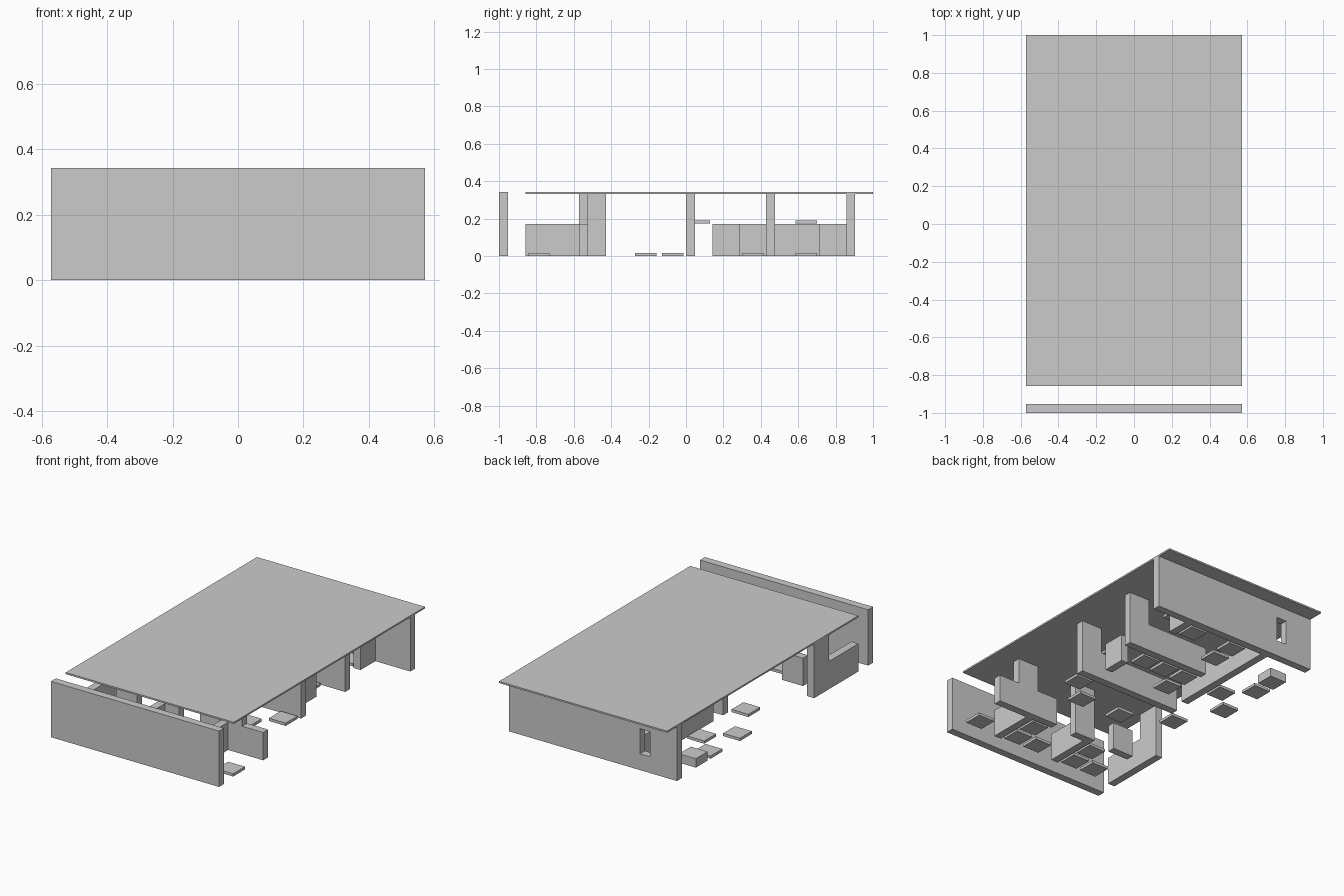
import bpy, bmesh

if "Cube" in bpy.data.objects:
    bpy.data.objects.remove(bpy.data.objects["Cube"])

U = 1 / 7          # floor plan cell
T = U / 3          # wall thickness
FULL = 0.333       # underside of roof
HALF = 0.171       # half-height partitions
PAD = 0.8 * U      # furniture pad width

grey = bpy.data.materials.new("plain grey")
grey.diffuse_color = (0.6, 0.6, 0.6, 1)
grey.use_nodes = True
grey.node_tree.nodes["Principled BSDF"].inputs["Base Color"].default_value = grey.diffuse_color


def finish(bm, name):
    bmesh.ops.recalc_face_normals(bm, faces=bm.faces)
    mesh = bpy.data.meshes.new(name)
    bm.to_mesh(mesh)
    bm.free()
    mesh.materials.append(grey)
    ob = bpy.data.objects.new(name, mesh)
    bpy.context.collection.objects.link(ob)
    return ob


def box(name, x0, x1, y0, y1, z0, z1):
    bm = bmesh.new()
    bmesh.ops.create_cube(bm, size=1)
    for v in bm.verts:
        v.co = (x1 if v.co.x > 0 else x0,
                y1 if v.co.y > 0 else y0,
                z1 if v.co.z > 0 else z0)
    return finish(bm, name)


def wall(name, axis, base, steps):
    """Stepped wall; steps are (start, end, height) in cells, base in metres."""
    top = []
    for s, e, h in steps:
        top += [(s * U, h), (e * U, h)]
    outline = [(steps[0][0] * U, 0)] + top + [(steps[-1][1] * U, 0)]
    bm = bmesh.new()
    pts = [(p, base, z) if axis == 'x' else (base, p, z) for p, z in outline]
    face = bm.faces.new([bm.verts.new(p) for p in pts])
    ext = bmesh.ops.extrude_face_region(bm, geom=[face])
    moved = [g for g in ext["geom"] if isinstance(g, bmesh.types.BMVert)]
    bmesh.ops.translate(bm, verts=moved, vec=(0, T, 0) if axis == 'x' else (T, 0, 0))
    return finish(bm, name)


# Roof slab and detached front wall
box("roof", -4 * U, 4 * U, -6 * U, 1, FULL, 0.343)
box("front_wall", -4 * U, 4 * U, -1, -1 + T, 0, 0.343)

# Back wall with a small window opening
back = box("back_wall", -4 * U, 4 * U, 6 * U, 6 * U + T, 0, FULL)
cutter = box("window_cutter", -0.388, -0.32, 6 * U - 0.1, 6 * U + 0.15, 0.1, 0.255)
cutter.hide_render = True
cutter.hide_viewport = True
cut = back.modifiers.new("window", 'BOOLEAN')
cut.operation = 'DIFFERENCE'
cut.solver = 'EXACT'
cut.object = cutter

# Cross walls with full-height piers
wall("rear_cross_wall", 'x', 3 * U, [(-1, 2, HALF), (2, 3, FULL)])
wall("middle_cross_wall", 'x', 0, [(-2, 2, HALF), (2, 3, FULL)])
wall("front_cross_wall", 'x', -4 * U, [(1, 2, HALF), (2, 3, FULL), (3, 4, HALF)])
wall("front_pier", 'x', -4 * U, [(-1, 0, FULL)])
wall("front_stub_wall", 'x', -4 * U, [(-3, -2, HALF)])

# Lengthwise walls
wall("left_side_wall", 'y', -4 * U, [(-6, -4, HALF), (-4, -3, FULL)])
wall("long_partition", 'y', -2 * U, [(1, 6, HALF)])
for name, x, y0, y1 in [("front_right_partition", 2, -6, -4),
                        ("front_left_partition", -1, -6, -4),
                        ("middle_partition", 2, 1, 2),
                        ("rear_partition", 2, 5, 6)]:
    wall(name, 'y', x * U, [(y0, y1, HALF)])


def pad(name, u, v, z0=0.0, h=0.017):
    x, y, r = (u + 0.5) * U, (v + 0.5) * U, PAD / 2
    box(name, x - r, x + r, y - r, y + r, z0, z0 + h)


# Floor pads, one per occupied cell
cells = [(3, -6), (1, -6), (0, -6), (-2, -6), (-3, -6), (1, -5), (-2, -5),
         (1, -2), (-1, -2), (2, -1), (-3, -1),
         (1, 2), (0, 2), (-1, 1), (-1, 2), (1, 5), (-1, 4), (-1, 5),
         (-3, 2), (-4, 1), (-4, 3)]
for i, (u, v) in enumerate(cells):
    pad(f"floor_pad_{i + 1}", u, v)

# Taller block and raised pads
pad("floor_block", -4, 4, 0, 0.055)
pad("raised_pad_middle", 1, 0, 0.174)
pad("raised_pad_rear", 1, 4, 0.174)
